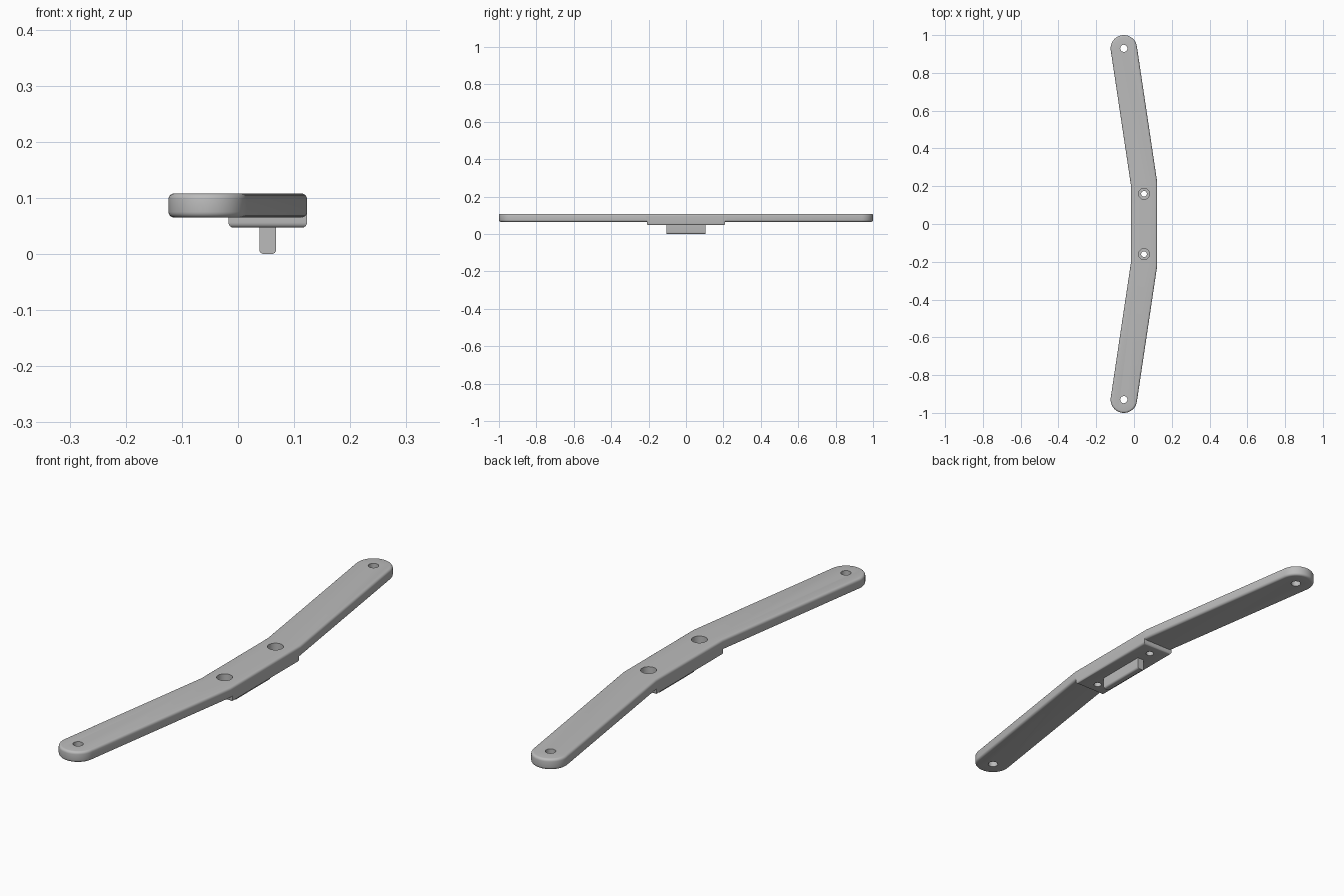
import bpy, bmesh, math
from mathutils import Vector

if "Cube" in bpy.data.objects:
    bpy.data.objects.remove(bpy.data.objects["Cube"])

grey = bpy.data.materials.new("plain grey")
grey.use_nodes = True
GREY = (0.5, 0.5, 0.5, 1)
grey.diffuse_color = GREY
grey.node_tree.nodes["Principled BSDF"].inputs["Base Color"].default_value = GREY

TOP, ARM_BOTTOM, PAD_BOTTOM = 0.108, 0.065, 0.047
HALF_WIDTH, MID_X, BEND_Y = 0.07, 0.053, 0.215
END = Vector((-0.054, 0.93))


def prism(name, outline, z0, z1, bevel, pick):
    """Extrude an outline upwards and round the edges chosen by pick(a, b)."""
    bm = bmesh.new()
    face = bm.faces.new([bm.verts.new((x, y, z0)) for x, y in outline])
    ext = bmesh.ops.extrude_face_region(bm, geom=[face])
    verts = [g for g in ext["geom"] if isinstance(g, bmesh.types.BMVert)]
    bmesh.ops.translate(bm, verts=verts, vec=(0, 0, z1 - z0))
    bmesh.ops.recalc_face_normals(bm, faces=bm.faces)
    edges = [e for e in bm.edges if pick(*(v.co for v in e.verts))]
    if edges:
        bmesh.ops.bevel(bm, geom=edges, offset=bevel, segments=4,
                        profile=0.5, affect='EDGES')
    mesh = bpy.data.meshes.new(name)
    bm.to_mesh(mesh)
    bm.free()
    ob = bpy.data.objects.new(name, mesh)
    bpy.context.collection.objects.link(ob)
    mesh.materials.append(grey)
    return ob


def rectangle(x0, x1, y):
    return [(x0, -y), (x1, -y), (x1, y), (x0, y)]


def circle(x, y, r, n=32):
    return [(x + r * math.cos(2 * math.pi * i / n),
             y + r * math.sin(2 * math.pi * i / n)) for i in range(n)]


def flat(a, b):
    return abs(a.z - b.z) < 1e-5


def low(z):
    return lambda a, b: max(a.z, b.z) < z + 1e-5


def boolean(ob, other, operation):
    mod = ob.modifiers.new(operation.title(), 'BOOLEAN')
    mod.operation, mod.object, mod.solver = operation, other, 'EXACT'
    bpy.context.view_layer.objects.active = ob
    bpy.ops.object.modifier_apply(modifier=mod.name)
    bpy.data.objects.remove(other)


# Bent plate: half an outline with a rounded tip, mirrored across y
tilt = math.atan2(MID_X - END.x, END.y - BEND_Y)
miter = HALF_WIDTH * math.tan(tilt / 2)
half = [(MID_X + HALF_WIDTH, BEND_Y + miter)]
for i in range(25):
    a = tilt + math.pi * i / 24
    half.append((END.x + HALF_WIDTH * math.cos(a), END.y + HALF_WIDTH * math.sin(a)))
half.append((MID_X - HALF_WIDTH, BEND_Y - miter))
outline = half + [(x, -y) for x, y in reversed(half)]
bracket = prism("bent_bracket", outline, ARM_BOTTOM, TOP, 0.01, flat)

# Thicker pad under the middle
pad = prism("middle_pad", rectangle(MID_X - HALF_WIDTH, MID_X + HALF_WIDTH, BEND_Y - miter),
            PAD_BOTTOM, TOP - 0.015, 0.009, low(PAD_BOTTOM))
boolean(bracket, pad, 'UNION')

# Screw holes: plain at the tips, stepped in the middle
for side in (-1, 1):
    for x, y, r, bottom in ((END.x, END.y, 0.019, -0.1),
                            (MID_X, 0.16, 0.015, -0.1),
                            (MID_X, 0.16, 0.029, 0.075)):
        cutter = prism("hole_cutter", circle(x, side * y, r), bottom, 0.2, 0,
                       lambda a, b: False)
        boolean(bracket, cutter, 'DIFFERENCE')

# Locating tongue below the pad
tongue = prism("locating_tongue", rectangle(MID_X - 0.015, MID_X + 0.015, 0.105),
               0, PAD_BOTTOM + 0.005, 0.008,
               lambda a, b: low(0)(a, b) and abs(a.x - b.x) < 1e-5)

for ob in (bracket, tongue):
    bpy.ops.object.select_all(action='DESELECT')
    ob.select_set(True)
    bpy.context.view_layer.objects.active = ob
    bpy.ops.object.shade_smooth_by_angle(angle=math.radians(35))
